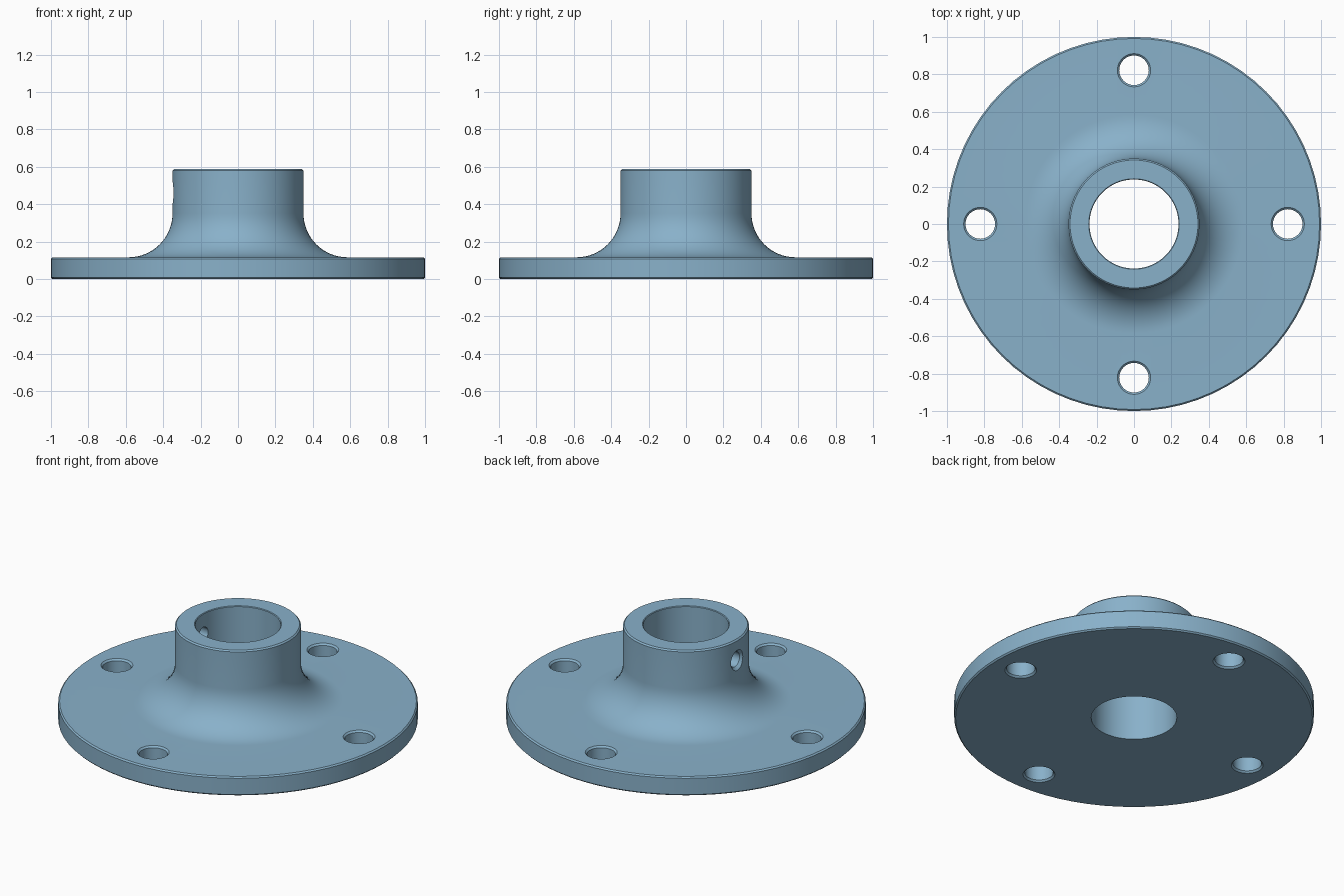
import bpy, bmesh, math
from mathutils import Matrix

if "Cube" in bpy.data.objects:
    bpy.data.objects.remove(bpy.data.objects["Cube"])

steel = bpy.data.materials.new("blue_steel")
steel.diffuse_color = (0.25, 0.44, 0.59, 1)
steel.use_nodes = True
steel.node_tree.nodes["Principled BSDF"].inputs["Base Color"].default_value = steel.diffuse_color


def lathe(name, profile, sides, closed, matrix=Matrix()):
    """Spin an (r, z) profile about z; a closed profile makes a ring, an open one is capped."""
    bm = bmesh.new()
    rings = []
    for r, z in profile:
        rings.append([bm.verts.new((r * math.cos(2 * math.pi * i / sides),
                                    r * math.sin(2 * math.pi * i / sides), z))
                      for i in range(sides)])
    pairs = list(zip(rings, rings[1:]))
    if closed:
        pairs.append((rings[-1], rings[0]))
    else:
        bm.faces.new(rings[0])
        bm.faces.new(rings[-1])
    for a, b in pairs:
        for i in range(sides):
            j = (i + 1) % sides
            bm.faces.new((a[i], a[j], b[j], b[i]))
    bm.transform(matrix)
    bmesh.ops.recalc_face_normals(bm, faces=bm.faces)
    mesh = bpy.data.meshes.new(name)
    bm.to_mesh(mesh)
    bm.free()
    mesh.materials.append(steel)
    obj = bpy.data.objects.new(name, mesh)
    bpy.context.collection.objects.link(obj)
    return obj


# Flange body: plate, concave fillet, hub and bore in one turned profile
R, T, H = 1.0, 0.116, 0.588          # plate radius, plate thickness, total height
HUB, BORE, F, C = 0.35, 0.238, 0.235, 0.008
profile = [(BORE, 0), (R - C, 0), (R, C), (R, T - C), (R - C, T)]
for i in range(17):
    a = math.pi / 2 * i / 16
    profile.append((HUB + F - F * math.sin(a), T + F - F * math.cos(a)))
profile += [(HUB, H - C), (HUB - C, H), (BORE + C / 2, H), (BORE, H - C / 2)]
flange = lathe("flange", profile, 72, True)

# Bolt hole cutters, chamfered at both faces of the plate
r, c, e = 0.079, 0.01, 0.05
bolt = [(r + c + e, -e), (r, c), (r, T - c), (r + c + e, T + e)]
cutters = []
for k in range(4):
    a = k * math.pi / 2
    place = Matrix.Translation((0.822 * math.cos(a), 0.822 * math.sin(a), 0))
    cutters.append(lathe("bolt_hole_cutter", bolt, 32, False, place))

# Set screw cutter through the left hub wall, chamfered on the outside
screw = [(0.045, 0.1), (0.045, HUB - 0.018), (0.062, HUB), (0.062, HUB + 0.06)]
place = Matrix.Translation((0, 0, 0.46)) @ Matrix.Rotation(-math.pi / 2, 4, 'Y')
cutters.append(lathe("set_screw_cutter", screw, 32, False, place))

bpy.context.view_layer.objects.active = flange
flange.select_set(True)
for cutter in cutters:
    mod = flange.modifiers.new("hole", 'BOOLEAN')
    mod.operation = 'DIFFERENCE'
    mod.solver = 'EXACT'
    mod.object = cutter
    bpy.ops.object.modifier_apply(modifier=mod.name)
    bpy.data.objects.remove(cutter)

# Smooth turned surfaces, crisp chamfers
bpy.ops.object.shade_smooth_by_angle(angle=math.radians(30))
